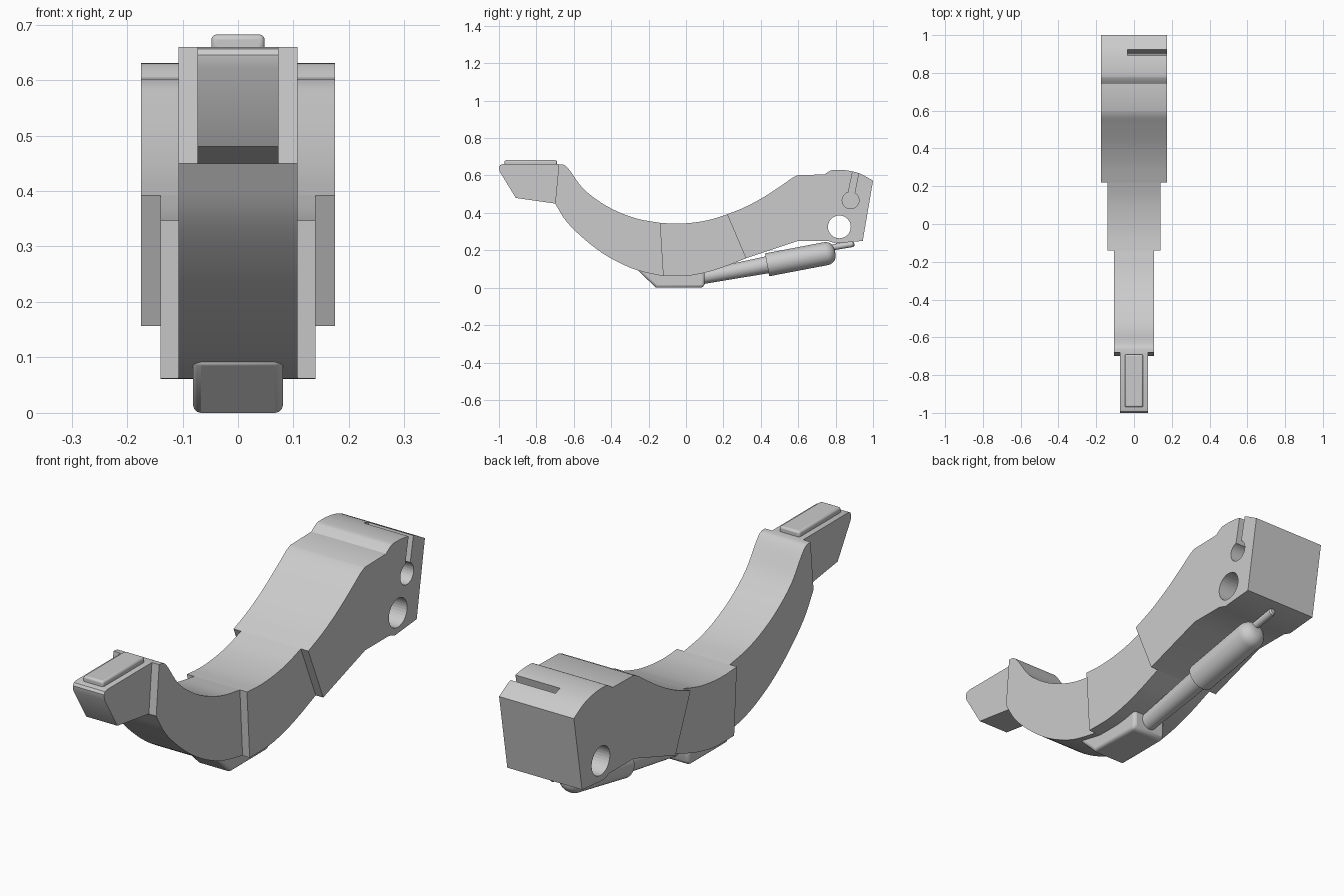
import bpy, bmesh, math
from mathutils import Vector

cube = bpy.data.objects.get("Cube")
if cube:
    bpy.data.objects.remove(cube, do_unlink=True)

grey = bpy.data.materials.new("plain grey")
grey.use_nodes = True
grey.diffuse_color = (0.6, 0.6, 0.6, 1)
grey.node_tree.nodes["Principled BSDF"].inputs["Base Color"].default_value = (0.6, 0.6, 0.6, 1)


def finish(name, bm):
    bmesh.ops.remove_doubles(bm, verts=bm.verts, dist=1e-5)
    bmesh.ops.recalc_face_normals(bm, faces=bm.faces)
    mesh = bpy.data.meshes.new(name)
    bm.to_mesh(mesh)
    bm.free()
    mesh.materials.append(grey)
    ob = bpy.data.objects.new(name, mesh)
    bpy.context.collection.objects.link(ob)
    return ob


def smooth(ob):
    bpy.ops.object.select_all(action='DESELECT')
    bpy.context.view_layer.objects.active = ob
    ob.select_set(True)
    bpy.ops.object.shade_smooth_by_angle(angle=math.radians(28))


def spline(pts, steps=4):
    """Smooth run of points passing through the given ones."""
    p = [Vector(q) for q in pts]
    p = [2 * p[0] - p[1]] + p + [2 * p[-1] - p[-2]]
    out = []
    for a, b, c, d in zip(p, p[1:], p[2:], p[3:]):
        for i in range(steps):
            t = i / steps
            out.append(0.5 * (2 * b + (c - a) * t + (2 * a - 5 * b + 4 * c - d) * t * t
                              + (3 * b - a - 3 * c + d) * t ** 3))
    return out + [p[-2]]


def extrude(name, outline, x0, x1):
    """Side outline (y, z) made solid between x0 and x1."""
    bm = bmesh.new()
    face = bm.faces.new([bm.verts.new((x0, y, z)) for y, z in outline])
    new = bmesh.ops.extrude_face_region(bm, geom=[face])["geom"]
    bmesh.ops.translate(bm, vec=(x1 - x0, 0, 0),
                        verts=[v for v in new if isinstance(v, bmesh.types.BMVert)])
    return finish(name, bm)


def lathe(name, start, end, profile):
    """Turned part: profile of (distance, radius) along an axis in the yz plane."""
    a = Vector((0, *start))
    d = (Vector((0, *end)) - a).normalized()
    n = Vector((0, -d.z, d.y))
    bm = bmesh.new()
    vs = [bm.verts.new(a + d * t + n * r) for t, r in profile]
    es = [bm.edges.new(pair) for pair in zip(vs, vs[1:])]
    bmesh.ops.spin(bm, geom=vs + es, cent=a, axis=d, angle=math.tau, steps=32, use_merge=True)
    ob = finish(name, bm)
    smooth(ob)
    return ob


def bevel(ob, width, angle=50):
    m = ob.modifiers.new("rounding", 'BEVEL')
    m.width, m.segments = width, 3
    m.limit_method, m.angle_limit = 'ANGLE', math.radians(angle)


def cut(target, cutter):
    m = target.modifiers.new("cut", 'BOOLEAN')
    m.operation, m.solver, m.object = 'DIFFERENCE', 'EXACT', cutter
    cutter.hide_render = True
    cutter.hide_set(True)


def disc(y, z, r):
    return [(y + r * math.cos(math.tau * i / 32), z + r * math.sin(math.tau * i / 32))
            for i in range(32)]


# Front tip with its raised pad
tip = [(-0.68, 0.66), (-0.98, 0.66), (-0.993, 0.656), (-1, 0.645), (-0.997, 0.622),
       (-0.91, 0.48), (-0.70, 0.45)]
smooth(extrude("front_tip", tip, -0.073, 0.073))
pad = extrude("tip_pad", [(-0.97, 0.65), (-0.69, 0.65), (-0.69, 0.682), (-0.97, 0.682)], -0.048, 0.048)
bevel(pad, 0.009)
smooth(pad)

# Narrow front section of the curved beam
upper = spline([(-0.68, 0.66), (-0.65, 0.655), (-0.62, 0.625), (-0.55, 0.53), (-0.45, 0.452),
                (-0.35, 0.4), (-0.25, 0.366), (-0.14, 0.347)])
lower = spline([(-0.122, 0.062), (-0.25, 0.09), (-0.35, 0.13), (-0.45, 0.187), (-0.55, 0.265),
                (-0.64, 0.355), (-0.70, 0.45)])
smooth(extrude("front_beam", upper + lower, -0.107, 0.107))

# Middle section
upper = spline([(-0.14, 0.347), (-0.05, 0.342), (0.04, 0.348), (0.13, 0.364), (0.22, 0.392)])
lower = spline([(0.32, 0.157), (0.2, 0.11), (0.1, 0.08), (0, 0.063), (-0.122, 0.062)])
smooth(extrude("middle_beam", upper + lower, -0.14, 0.14))

# Wide rear section with pivot hole and keyhole slot
upper = spline([(0.22, 0.392), (0.32, 0.433), (0.42, 0.487), (0.52, 0.553), (0.57, 0.588), (0.6, 0.602)])
hump = spline([(0.74, 0.605), (0.765, 0.622), (0.79, 0.63), (0.86, 0.627), (0.93, 0.61), (1, 0.572)])
under = [(0.945, 0.25), (0.8, 0.237), (0.76, 0.25), (0.6, 0.25)]
rear = extrude("rear_beam", upper + hump + under + [(0.32, 0.157)], -0.175, 0.175)
cut(rear, extrude("pivot_hole_cutter", disc(0.82, 0.325, 0.061), -0.3, 0.3))
cut(rear, extrude("keyhole_cutter", disc(0.88, 0.467, 0.045), -0.035, 0.3))
slot = [(0.862, 0.48), (0.895, 0.475), (0.935, 0.67), (0.902, 0.675)]
cut(rear, extrude("slot_cutter", slot, -0.035, 0.3))
smooth(rear)

# Foot under the middle
foot = extrude("foot", [(-0.26, 0.095), (-0.16, 0.0), (0.09, 0.0), (0.1, 0.02), (0.1, 0.1), (-0.1, 0.12)],
               -0.081, 0.081)
bevel(foot, 0.014)
smooth(foot)

# Damper below the beam: rod, rounded body and end pin
lathe("damper_rod", (0.08, 0.055), (0.78, 0.188), [(0, 0), (0, 0.037), (0.38, 0.046), (0.38, 0)])
dome = [(0.68 + 0.05 * math.sin(i * math.pi / 12), 0.012 + 0.05 * math.cos(i * math.pi / 12))
        for i in range(7)]
lathe("damper_body", (0.08, 0.055), (0.78, 0.188), [(0.36, 0), (0.36, 0.062)] + dome + [(0.73, 0)])
lathe("damper_pin", (0.74, 0.208), (0.9, 0.235), [(0, 0), (0, 0.016), (0.155, 0.016), (0.162, 0.01), (0.162, 0)])
